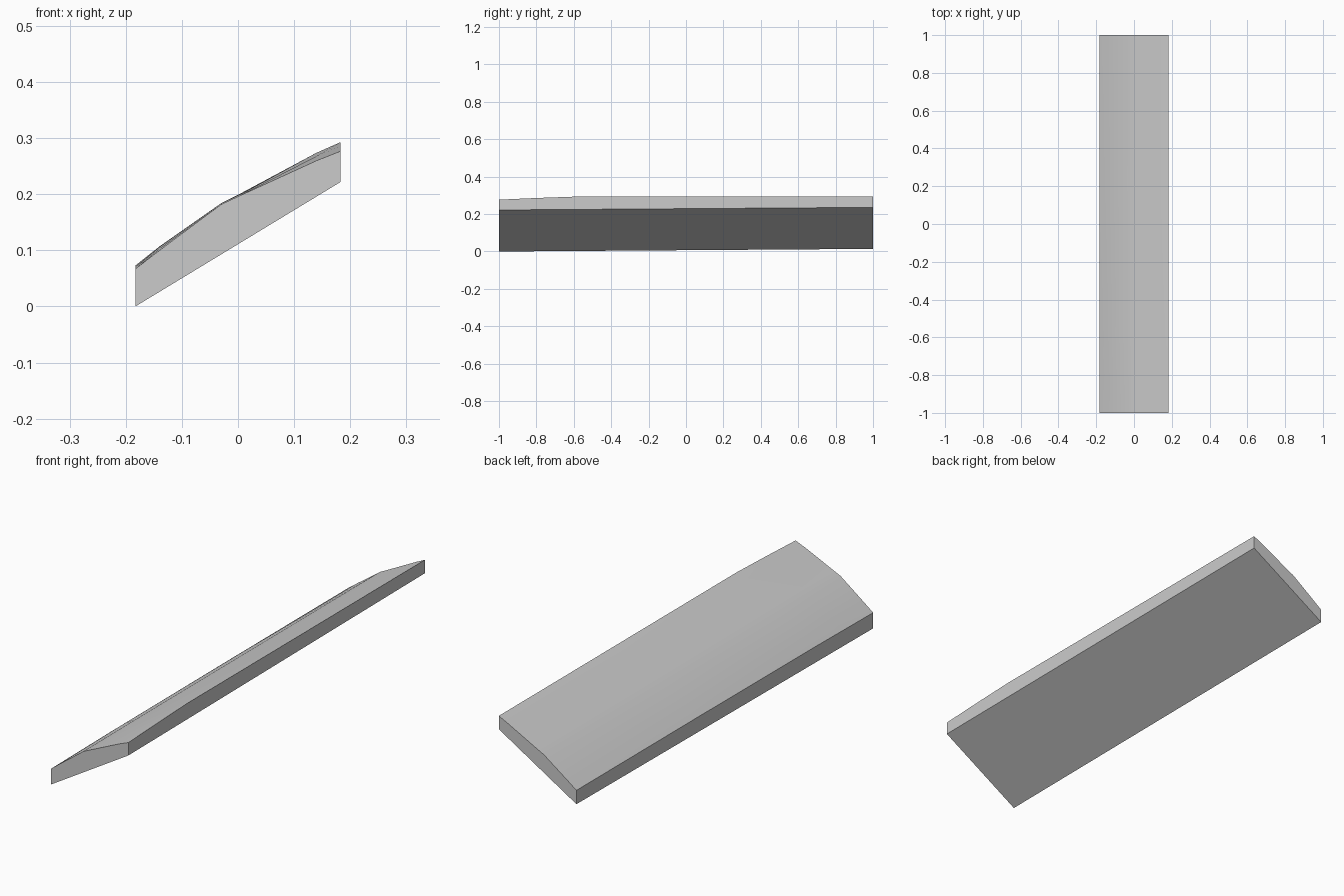
import bpy, bmesh

if "Cube" in bpy.data.objects:
    bpy.data.objects.remove(bpy.data.objects["Cube"])

# Top surface: z at each x station, for a few stations along y
XS = (-0.183, -0.14, -0.03, 0.0, 0.14, 0.183)
TOP = (
    (-1.0, (0.067, 0.100, 0.182, 0.196, 0.260, 0.277)),
    (-0.8, (0.069, 0.103, 0.183, 0.197, 0.268, 0.286)),
    (-0.6, (0.071, 0.106, 0.184, 0.198, 0.274, 0.293)),
    (0.2, (0.073, 0.107, 0.184, 0.199, 0.274, 0.293)),
    (1.0, (0.073, 0.105, 0.184, 0.199, 0.272, 0.293)),
)


def bottom_z(x, y):
    # Flat sloping underside, rising slightly towards the back
    return (x + 0.183) / 0.366 * 0.222 + (y + 1) * 0.007


bm = bmesh.new()

# Each cross-section is a closed ring: curved top, then the underside
rings = []
for y, zs in TOP:
    pts = [(x, y, z) for x, z in zip(XS, zs)]
    pts += [(x, y, bottom_z(x, y)) for x in (XS[-1], XS[0])]
    rings.append([bm.verts.new(p) for p in pts])

# Skin between rings and close both ends
n = len(rings[0])
for a, b in zip(rings, rings[1:]):
    for i in range(n):
        j = (i + 1) % n
        bm.faces.new((a[i], a[j], b[j], b[i]))
bm.faces.new(rings[0])
bm.faces.new(rings[-1])
bmesh.ops.recalc_face_normals(bm, faces=bm.faces)

mesh = bpy.data.meshes.new("sloped_slab")
bm.to_mesh(mesh)
bm.free()
slab = bpy.data.objects.new("sloped_slab", mesh)
bpy.context.collection.objects.link(slab)

# Smooth the curved top, keep the rim sharp
bpy.context.view_layer.objects.active = slab
slab.select_set(True)
bpy.ops.object.shade_smooth_by_angle(angle=0.52)
